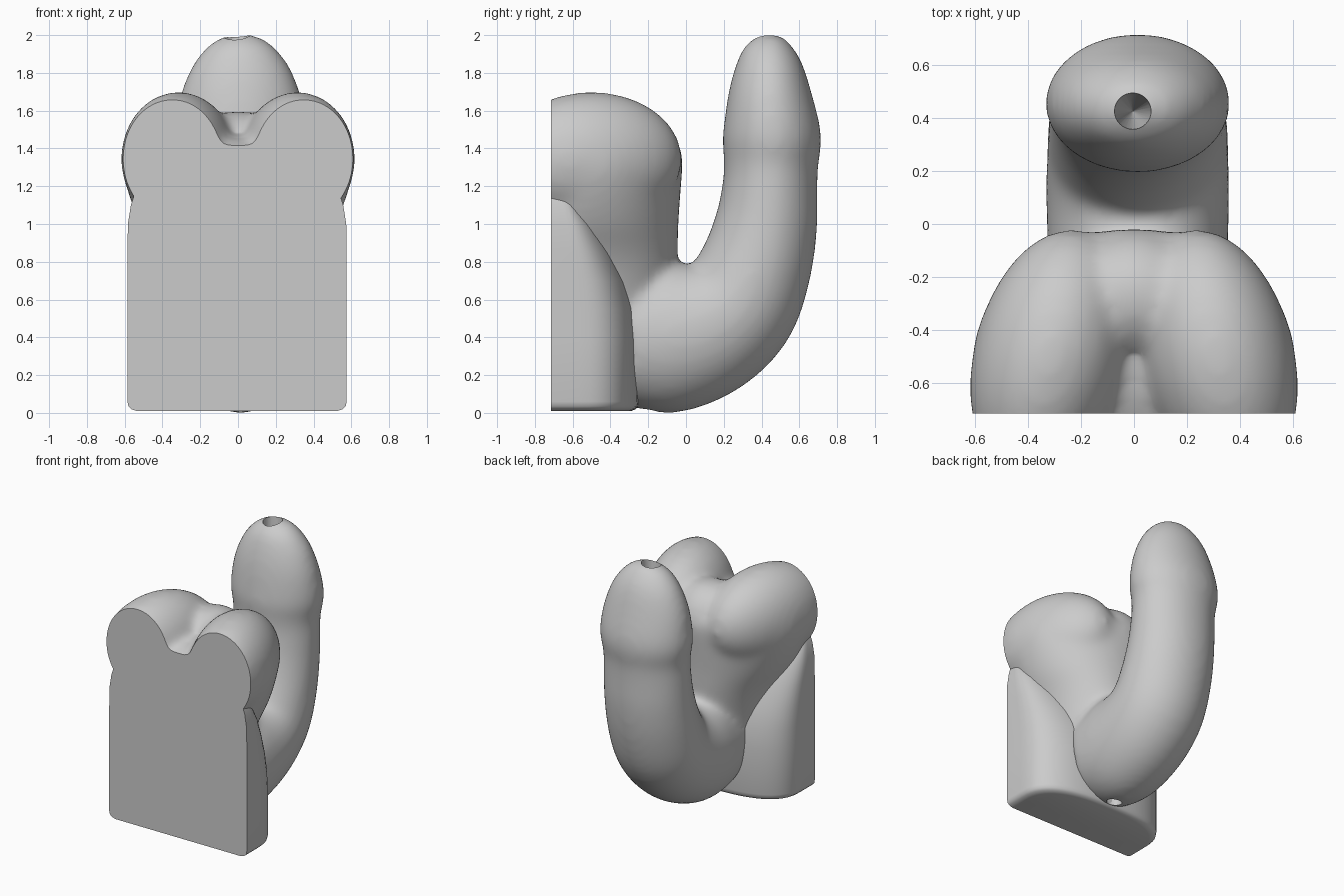
import bpy, bmesh, math
from mathutils import Vector, Matrix

cube = bpy.data.objects.get("Cube")
if cube:
    bpy.data.objects.remove(cube, do_unlink=True)

grey = bpy.data.materials.new("plain grey")
grey.use_nodes = True
grey.diffuse_color = (0.6, 0.6, 0.6, 1)
grey.node_tree.nodes["Principled BSDF"].inputs["Base Color"].default_value = (0.6, 0.6, 0.6, 1)

FRONT = -0.715


def make(name, bm):
    bmesh.ops.recalc_face_normals(bm, faces=bm.faces)
    mesh = bpy.data.meshes.new(name)
    bm.to_mesh(mesh)
    bm.free()
    obj = bpy.data.objects.new(name, mesh)
    bpy.context.collection.objects.link(obj)
    mesh.materials.append(grey)
    return obj


def loft(bm, rings):
    """Skin a list of equal closed rings and cap both ends."""
    rows = [[bm.verts.new(p) for p in ring] for ring in rings]
    n = len(rows[0])
    for a, b in zip(rows, rows[1:]):
        for i in range(n):
            j = (i + 1) % n
            bm.faces.new((a[i], a[j], b[j], b[i]))
    bm.faces.new(rows[0][::-1])
    bm.faces.new(rows[-1])


def smooth_path(points, steps):
    """Catmull-Rom curve through rows of numbers."""
    pts = [Vector(p) for p in points]
    out = []
    for i in range(len(pts) - 1):
        a, b, c, d = pts[max(i - 1, 0)], pts[i], pts[i + 1], pts[min(i + 2, len(pts) - 1)]
        for k in range(steps):
            t = k / steps
            out.append(0.5 * (2 * b + (c - a) * t + (2 * a - 5 * b + 4 * c - d) * t * t
                              + (3 * b - a - 3 * c + d) * t ** 3))
    return out + [pts[-1]]


def d_ring(z, w, back, front, side, power, taper=1.0):
    """D-shaped outline: flat front, sides to y = side, curved back."""
    ring = [(w * taper, front, z)]
    for i in range(33):
        a = math.pi * i / 32
        c, s = math.cos(a), max(math.sin(a), 0)
        ring.append((math.copysign(abs(c) ** power, c) * w, side + (back - side) * s ** power, z))
    return ring + [(-w * taper, front, z)]


def ellipsoid(bm, centre, radii, turn=0.0):
    bmesh.ops.create_uvsphere(bm, u_segments=40, v_segments=24, radius=1,
                              matrix=Matrix.Translation(centre) @ Matrix.Rotation(turn, 4, 'Z')
                              @ Matrix.Diagonal((*radii, 1)))


def select(obj):
    bpy.ops.object.select_all(action='DESELECT')
    obj.select_set(True)
    bpy.context.view_layer.objects.active = obj


# Backplate narrowing into a dome: (z, half width, back y)
bm = bmesh.new()
loft(bm, [d_ring(z, w, back, FRONT, FRONT + (back - FRONT) * 0.32, 0.76) for z, w, back in (
    (0.01, 0.53, -0.29), (0.02, 0.56, -0.265), (0.035, 0.575, -0.255), (0.06, 0.58, -0.25),
    (0.4, 0.58, -0.25), (0.55, 0.58, -0.265), (0.7, 0.58, -0.305), (0.85, 0.58, -0.37),
    (1.0, 0.578, -0.45), (1.1, 0.562, -0.52), (1.2, 0.53, -0.6), (1.3, 0.45, -0.65))])
backplate = make("backplate", bm)
backplate.location.x = -0.005

# Curved hook: (y, z, half width in x, half thickness)
path = smooth_path([
    (-0.3, 0.41, 0.32, 0.37), (-0.1, 0.405, 0.34, 0.408), (0.1, 0.45, 0.345, 0.374),
    (0.27, 0.57, 0.343, 0.33), (0.37, 0.78, 0.338, 0.298), (0.425, 1.0, 0.33, 0.272),
    (0.445, 1.2, 0.325, 0.252), (0.45, 1.32, 0.325, 0.25), (0.455, 1.46, 0.35, 0.262),
    (0.445, 1.65, 0.328, 0.23), (0.44, 1.8, 0.277, 0.192), (0.435, 1.9, 0.215, 0.152),
    (0.433, 1.96, 0.155, 0.11), (0.43, 1.995, 0.09, 0.065), (0.43, 2.008, 0.03, 0.02)], 4)
rings = []
for i, (y, z, rx, rn) in enumerate(path):
    p, q = path[max(i - 1, 0)], path[min(i + 1, len(path) - 1)]
    t = Vector((q[0] - p[0], q[1] - p[1])).normalized()
    rings.append([(0.014 + rx * math.cos(a), y + rn * t.y * math.sin(a), z - rn * t.x * math.sin(a))
                  for a in (math.tau * k / 48 for k in range(48))])
bm = bmesh.new()
loft(bm, rings)

# Body tapering down to the hook: (z, half width, back y)
body = smooth_path([(0.4, 0.32, -0.12), (0.7, 0.385, -0.06), (0.85, 0.44, -0.045), (1.0, 0.52, -0.04),
                    (1.15, 0.578, -0.03), (1.28, 0.61, -0.02), (1.38, 0.61, -0.02)], 4)
loft(bm, [d_ring(z, w, back, -0.85, -0.56, 0.93, 0.86) for z, w, back in body])

# Paired upper lobes converging at the back, with a sloping bridge in the valley
for s in (-1, 1):
    ellipsoid(bm, (s * 0.315, -0.5, 1.345), (0.29, 0.49, 0.355), s * 0.24)
ellipsoid(bm, (0, -0.27, 1.33), (0.27, 0.25, 0.27))
ellipsoid(bm, (0, -0.5, 1.2), (0.3, 0.4, 0.26))
hook = make("hook_and_lobes", bm)

# Blend the soft forms into one skin
remesh = hook.modifiers.new("blend", 'REMESH')
remesh.mode = 'VOXEL'
remesh.voxel_size = 0.022
soften = hook.modifiers.new("soften", 'SMOOTH')
soften.factor = 0.5
soften.iterations = 28

# Holes at the tip (tapering) and underneath: (x, y, z, lower radius, upper radius, depth)
cutters = []
for x, y, z, r1, r2, depth in ((-0.005, 0.425, 1.6, 0.002, 0.083, 1.2),
                               (0.015, -0.2, 0.0, 0.055, 0.055, 0.5)):
    bm = bmesh.new()
    bmesh.ops.create_cone(bm, cap_ends=True, segments=32, radius1=r1, radius2=r2, depth=depth,
                          matrix=Matrix.Translation((x, y, z)))
    cutter = make("hole_cutter", bm)
    cutter.hide_render = True
    cut = hook.modifiers.new("hole", 'BOOLEAN')
    cut.operation = 'DIFFERENCE'
    cut.solver = 'EXACT'
    cut.object = cutter
    cutters.append(cutter)
bpy.context.view_layer.update()
select(hook)
bpy.ops.object.convert(target='MESH')
for cutter in cutters:
    bpy.data.objects.remove(cutter, do_unlink=True)

# Flat front face and level underside
bm = bmesh.new()
bm.from_mesh(hook.data)
for co, no in (((0, FRONT, 0), (0, -1, 0)), ((0, 0, 0), (0, 0, -1))):
    res = bmesh.ops.bisect_plane(bm, geom=bm.verts[:] + bm.edges[:] + bm.faces[:],
                                 plane_co=co, plane_no=no, clear_outer=True)
    rim = [e for e in res["geom_cut"] if isinstance(e, bmesh.types.BMEdge) and e.is_boundary]
    if rim:
        bmesh.ops.holes_fill(bm, edges=rim, sides=0)
bm.to_mesh(hook.data)
bm.free()

for obj in (backplate, hook):
    select(obj)
    bpy.ops.object.shade_smooth_by_angle(angle=math.radians(40))
